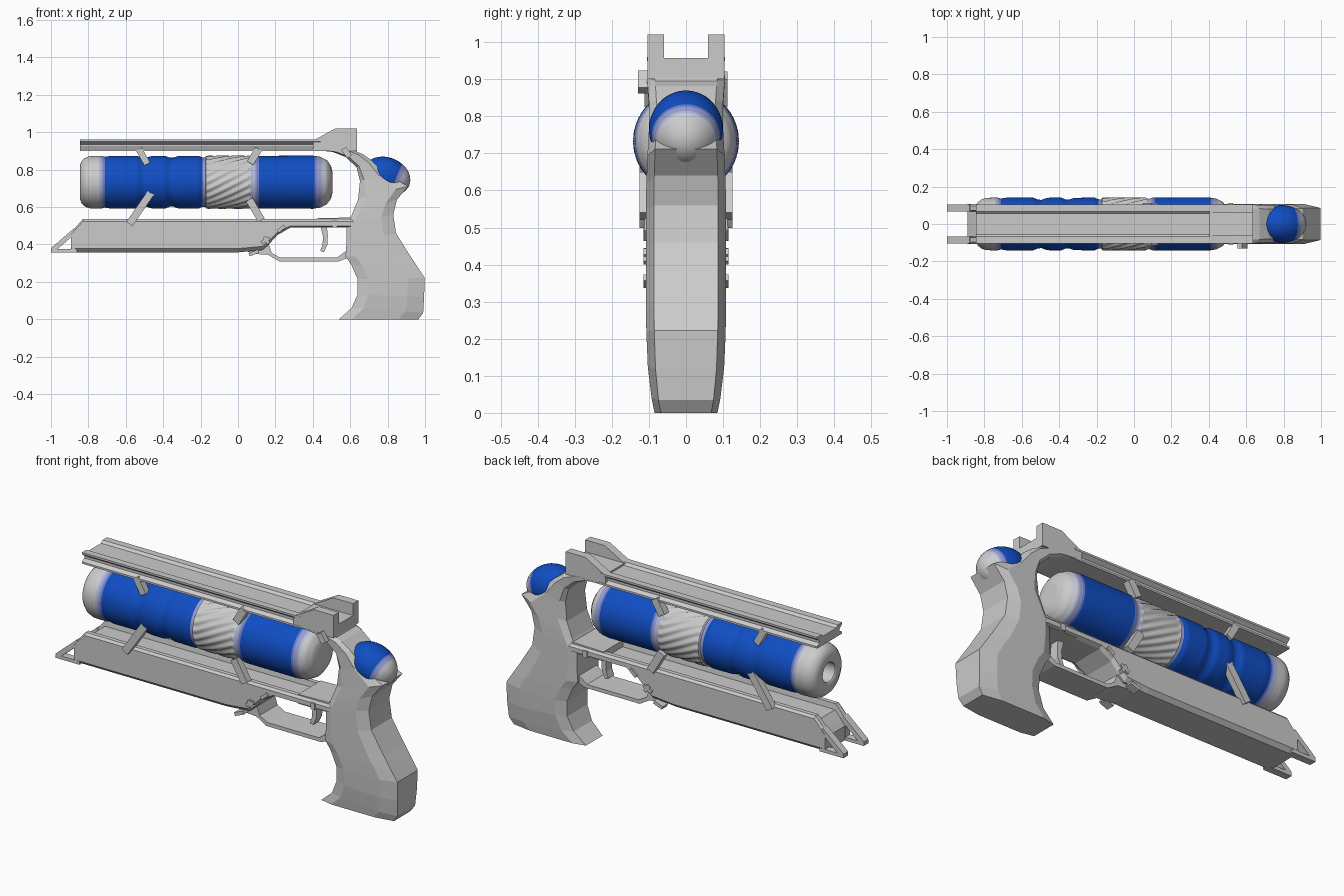
import bpy, bmesh, math
from mathutils import Matrix, Vector

# Colour ramp from light grey to blue, used for the soft colour fades
RAMP = []
for i in range(6):
    t = i / 5
    m = bpy.data.materials.new("paint_%d" % i)
    m.diffuse_color = (0.74 + (0.005 - 0.74) * t, 0.74 + (0.075 - 0.74) * t, 0.74 + (0.55 - 0.74) * t, 1)
    RAMP.append(m)


def finish(bm, name):
    bmesh.ops.recalc_face_normals(bm, faces=bm.faces[:])
    me = bpy.data.meshes.new(name)
    bm.to_mesh(me)
    bm.free()
    ob = bpy.data.objects.new(name, me)
    bpy.context.collection.objects.link(ob)
    return ob


def loft(name, sections):
    """Skin closed cross-sections and cap both ends."""
    bm = bmesh.new()
    rows = [[bm.verts.new(p) for p in s] for s in sections]
    n = len(rows[0])
    for a, b in zip(rows, rows[1:]):
        for i in range(n):
            j = (i + 1) % n
            bm.faces.new((a[i], a[j], b[j], b[i]))
    bm.faces.new(rows[0])
    bm.faces.new(rows[-1][::-1])
    return finish(bm, name)


def prism(name, prof, y0, y1):
    """Extrude an xz outline from y0 to y1."""
    return loft(name, [[(x, y, z) for x, z in prof] for y in (y0, y1)])


def pair(name, prof, y0, y1):
    prism(name + "_right", prof, -y1, -y0)
    prism(name + "_left", prof, y0, y1)


def bar(a, b, w):
    """Outline of a straight link of width w from a to b."""
    a, b = Vector(a), Vector(b)
    d = (b - a).normalized() * w / 2
    n = Vector((-d.y, d.x))
    return [tuple(a + n), tuple(b + n), tuple(b - n), tuple(a - n)]


def lathe(name, prof, segs, fade, mat, step=0.01, flute=None):
    """Revolve (x, r) points round the x axis, painting faces by x."""
    pts = []
    for (x0, r0), (x1, r1) in zip(prof, prof[1:]):
        k = max(1, round(math.hypot(x1 - x0, r1 - r0) / step))
        pts += [(x0 + (x1 - x0) * i / k, r0 + (r1 - r0) * i / k) for i in range(k)]
    pts.append(prof[-1])
    bm = bmesh.new()
    rows = []
    for x, r in pts:
        row = []
        for i in range(segs):
            a = 2 * math.pi * i / segs
            q = max(r, 1e-4) + (flute(x, a) if flute else 0)
            row.append(bm.verts.new(mat @ Vector((x, q * math.cos(a), q * math.sin(a)))))
        rows.append(row)
    for k in range(len(rows) - 1):
        for i in range(segs):
            j = (i + 1) % segs
            f = bm.faces.new((rows[k][i], rows[k][j], rows[k + 1][j], rows[k + 1][i]))
            f.smooth = True
            f.material_index = round(5 * fade((pts[k][0] + pts[k + 1][0]) / 2))
    bm.faces.new(rows[0])
    bm.faces.new(rows[-1][::-1])
    ob = finish(bm, name)
    for m in RAMP:
        ob.data.materials.append(m)
    bpy.context.view_layer.objects.active = ob
    ob.select_set(True)
    bpy.ops.object.shade_smooth_by_angle(angle=math.radians(40))
    ob.select_set(False)
    return ob


def ramp(x, a, b):
    return min(1, max(0, (x - a) / (b - a)))


# Barrel: ringed front half, twisted fluted collar, smooth rounded rear half
def barrel_fade(x):
    return max(ramp(x, -0.76, -0.70) * ramp(x, -0.165, -0.195),
               ramp(x, 0.05, 0.12) * ramp(x, 0.475, 0.40))


def barrel_flute(x, a):
    if -0.165 < x < 0.065:
        return 0.005 * math.cos(20 * a + 75 * x) - 0.002
    return 0


barrel = [(-0.72, 0), (-0.72, 0.052), (-0.84, 0.052), (-0.845, 0.058), (-0.845, 0.092),
          (-0.835, 0.115), (-0.815, 0.132), (-0.79, 0.14), (-0.73, 0.141), (-0.71, 0.136),
          (-0.68, 0.141), (-0.54, 0.141), (-0.515, 0.131), (-0.495, 0.129), (-0.47, 0.138),
          (-0.45, 0.141), (-0.39, 0.141), (-0.365, 0.131), (-0.345, 0.131), (-0.32, 0.14),
          (-0.21, 0.141), (-0.19, 0.132), (-0.175, 0.132), (-0.17, 0.14), (0.06, 0.14),
          (0.08, 0.134), (0.10, 0.141), (0.40, 0.142), (0.44, 0.136), (0.475, 0.118),
          (0.497, 0.088), (0.505, 0.055), (0.505, 0)]
lathe("barrel", barrel, 120, barrel_fade, Matrix.Translation((0, 0, 0.733)), 0.011, barrel_flute)

# Hammer: tilted egg behind the frame with a grey tip
egg = [(-0.13 * math.cos(math.pi * i / 24), 0.1 * math.sin(math.pi * i / 24)) for i in range(25)]
lathe("hammer_egg", egg, 40, lambda x: ramp(x, 0.095, 0.045),
      Matrix.Translation((0.795, 0, 0.765)) @ Matrix.Rotation(math.radians(22), 4, 'Y'))

# Top rail: side-grooved section with a shallow channel on top
half = [(0.055, 0.948), (0.068, 0.96), (0.105, 0.96), (0.105, 0.95), (0.085, 0.935),
        (0.085, 0.922), (0.105, 0.91), (0.105, 0.90), (0.07, 0.90)]
rail = half + [(-y, z) for y, z in reversed(half)]
loft("top_rail", [[(x, y, z) for y, z in rail] for x in (-0.845, 0.44)])

# Rear sight: two cheeks with a block between
sight = [(0.40, 0.90), (0.40, 0.955), (0.42, 0.965), (0.52, 1.02), (0.635, 1.02), (0.635, 0.90)]
pair("rear_sight_cheek", sight, 0.06, 0.104)
prism("rear_sight_block", [(0.405, 0.90), (0.405, 0.957), (0.635, 0.957), (0.635, 0.90)], -0.06, 0.06)
prism("side_catch", bar((0.565, 0.915), (0.595, 0.87), 0.03), -0.13, -0.09)

# Grip and frame: front point, back point, half width per row
rows = [((0.41, 0.905), (0.634, 0.905), 0.105), ((0.505, 0.895), (0.637, 0.895), 0.105),
        ((0.575, 0.868), (0.67, 0.882), 0.103), ((0.634, 0.813), (0.72, 0.845), 0.10),
        ((0.652, 0.74), (0.79, 0.775), 0.10), ((0.642, 0.64), (0.91, 0.712), 0.104),
        ((0.607, 0.556), (0.85, 0.64), 0.107), ((0.58, 0.51), (0.83, 0.56), 0.108),
        ((0.58, 0.41), (0.845, 0.46), 0.108), ((0.575, 0.335), (0.92, 0.34), 0.108),
        ((0.607, 0.29), (0.96, 0.28), 0.108), ((0.64, 0.214), (0.998, 0.222), 0.107),
        ((0.64, 0.134), (0.995, 0.12), 0.103), ((0.607, 0.06), (0.99, 0.035), 0.093),
        ((0.54, 0.0), (0.965, 0.0), 0.085)]
sections = []
for f, b, w in rows:
    side = [(0, 0.82), (0.16, 1), (0.75, 1), (1, 0.8)]
    ring = [(t, k * w) for t, k in side] + [(t, -k * w) for t, k in reversed(side)]
    sections.append([(f[0] + (b[0] - f[0]) * t, y, f[1] + (b[1] - f[1]) * t) for t, y in ring])
loft("grip_frame", sections)

# Lower body: channelled top, chamfered underside; x, top, bottom per station
stations = [(-0.89, 0.465, 0.36, 0.02), (-0.87, 0.49, 0.358, 0.02), (-0.83, 0.535, 0.358, 0.02),
            (-0.72, 0.535, 0.358, 0.02), (0.0, 0.535, 0.358, 0.02), (0.13, 0.535, 0.37, 0.02),
            (0.165, 0.535, 0.40, 0.02), (0.21, 0.535, 0.45, 0.015), (0.28, 0.535, 0.49, 0.01),
            (0.62, 0.535, 0.49, 0.01)]
body = []
for x, t, b, c in stations:
    h = [(0.068, t - 0.03), (0.072, t), (0.095, t), (0.106, t - 0.012), (0.106, b + c), (0.085, b)]
    body.append([(x, y, z) for y, z in h + [(-y, z) for y, z in reversed(h)]])
loft("lower_body", body)
prism("rear_bridge", [(0.42, 0.49), (0.42, 0.54), (0.62, 0.545), (0.62, 0.49)], -0.095, 0.095)

# Front prongs: open triangular loops either side
for part, a, b, w in (("slope", (-0.992, 0.37), (-0.87, 0.475), 0.026),
                      ("base", (-1.0, 0.367), (-0.86, 0.367), 0.018),
                      ("post", (-0.882, 0.36), (-0.882, 0.468), 0.02)):
    pair("prong_" + part, bar(a, b, w), 0.066, 0.105)

# Trigger guard and trigger
guard = [(0.03, 0.37), (0.08, 0.35), (0.16, 0.345), (0.22, 0.31), (0.54, 0.31), (0.62, 0.34),
         (0.62, 0.39), (0.57, 0.36), (0.53, 0.33), (0.225, 0.33), (0.18, 0.355), (0.165, 0.40),
         (0.12, 0.41)]
prism("trigger_guard", guard, -0.075, 0.075)
trigger = [(0.44, 0.50), (0.455, 0.44), (0.452, 0.40), (0.44, 0.365), (0.46, 0.36),
           (0.478, 0.40), (0.48, 0.45), (0.475, 0.50)]
prism("trigger", trigger, -0.025, 0.025)

# Links joining barrel to rail and body, both sides
pair("link_front_upper", bar((-0.53, 0.91), (-0.485, 0.83), 0.035), 0.07, 0.105)
pair("link_front_lower", bar((-0.46, 0.685), (-0.58, 0.51), 0.04), 0.09, 0.125)
pair("link_rear_upper", bar((0.11, 0.91), (0.065, 0.835), 0.04), 0.075, 0.112)
pair("link_rear_lower", bar((0.06, 0.64), (0.125, 0.53), 0.04), 0.09, 0.125)

# Small clips along the guard seam
for i, (a, b) in enumerate((((0.06, 0.345), (0.11, 0.365)), ((0.125, 0.41), (0.17, 0.435)),
                            ((0.14, 0.44), (0.165, 0.405)), ((0.215, 0.47), (0.25, 0.50)))):
    pair("clip_%d" % i, bar(a, b, 0.018), 0.07, 0.115)
pair("seam_pin", [(0.505, 0.49), (0.505, 0.525), (0.53, 0.525), (0.53, 0.49)], 0.09, 0.112)
